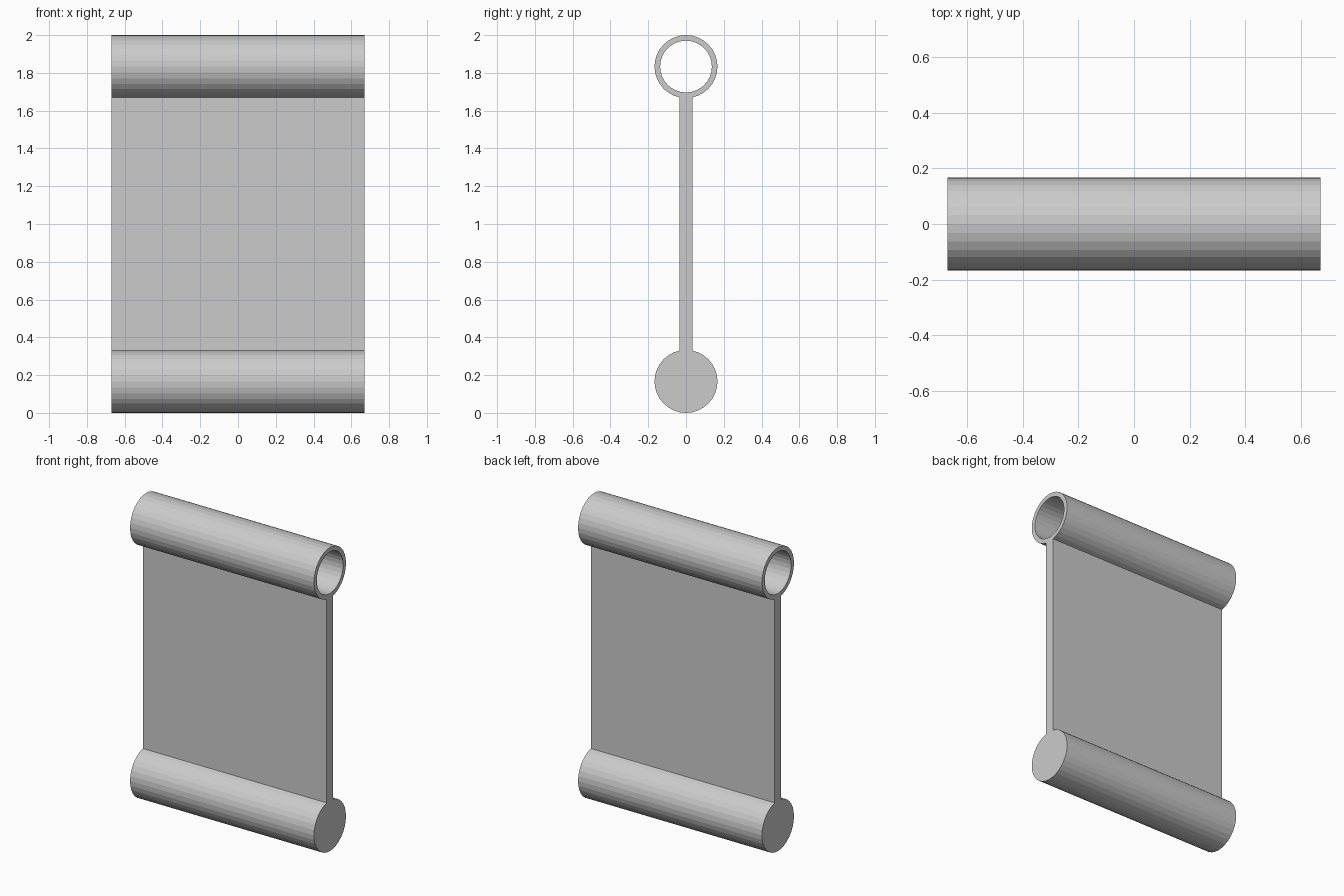
import bpy, bmesh
from math import cos, sin, pi

if "Cube" in bpy.data.objects:
    bpy.data.objects.remove(bpy.data.objects["Cube"])

HALF = 0.67      # half width along x
R = 1 / 6        # outer radius of both rolls
BORE = 0.137     # inner radius of the hollow roll
SIDES = 32


def make_object(name, bm):
    bmesh.ops.recalc_face_normals(bm, faces=bm.faces[:])
    mesh = bpy.data.meshes.new(name)
    bm.to_mesh(mesh)
    bm.free()
    obj = bpy.data.objects.new(name, mesh)
    bpy.context.collection.objects.link(obj)
    return obj


def ring(bm, x, radius, z):
    return [bm.verts.new((x, radius * cos(2 * pi * i / SIDES),
                          z + radius * sin(2 * pi * i / SIDES)))
            for i in range(SIDES)]


def bridge(bm, a, b):
    for i in range(SIDES):
        j = (i + 1) % SIDES
        bm.faces.new((a[i], a[j], b[j], b[i]))


# Solid bottom rod
bm = bmesh.new()
left, right = ring(bm, -HALF, R, R), ring(bm, HALF, R, R)
bridge(bm, left, right)
bm.faces.new(left)
bm.faces.new(right)
make_object("bottom_rod", bm)

# Open top tube: outer wall, end rims and bore
bm = bmesh.new()
loops = [ring(bm, x, r, 2 - R) for x, r in
         ((-HALF, R), (HALF, R), (HALF, BORE), (-HALF, BORE))]
for k in range(4):
    bridge(bm, loops[k], loops[(k + 1) % 4])
make_object("top_tube", bm)

# Flat web joining the two, slightly embedded at each end
bm = bmesh.new()
bmesh.ops.create_cube(bm, size=1)
z0, z1 = 2 * R - 0.01, 2 - 2 * R + 0.01
bmesh.ops.scale(bm, vec=(2 * HALF, 0.067, z1 - z0), verts=bm.verts[:])
bmesh.ops.translate(bm, vec=(0, 0, (z0 + z1) / 2), verts=bm.verts[:])
make_object("connecting_plate", bm)
